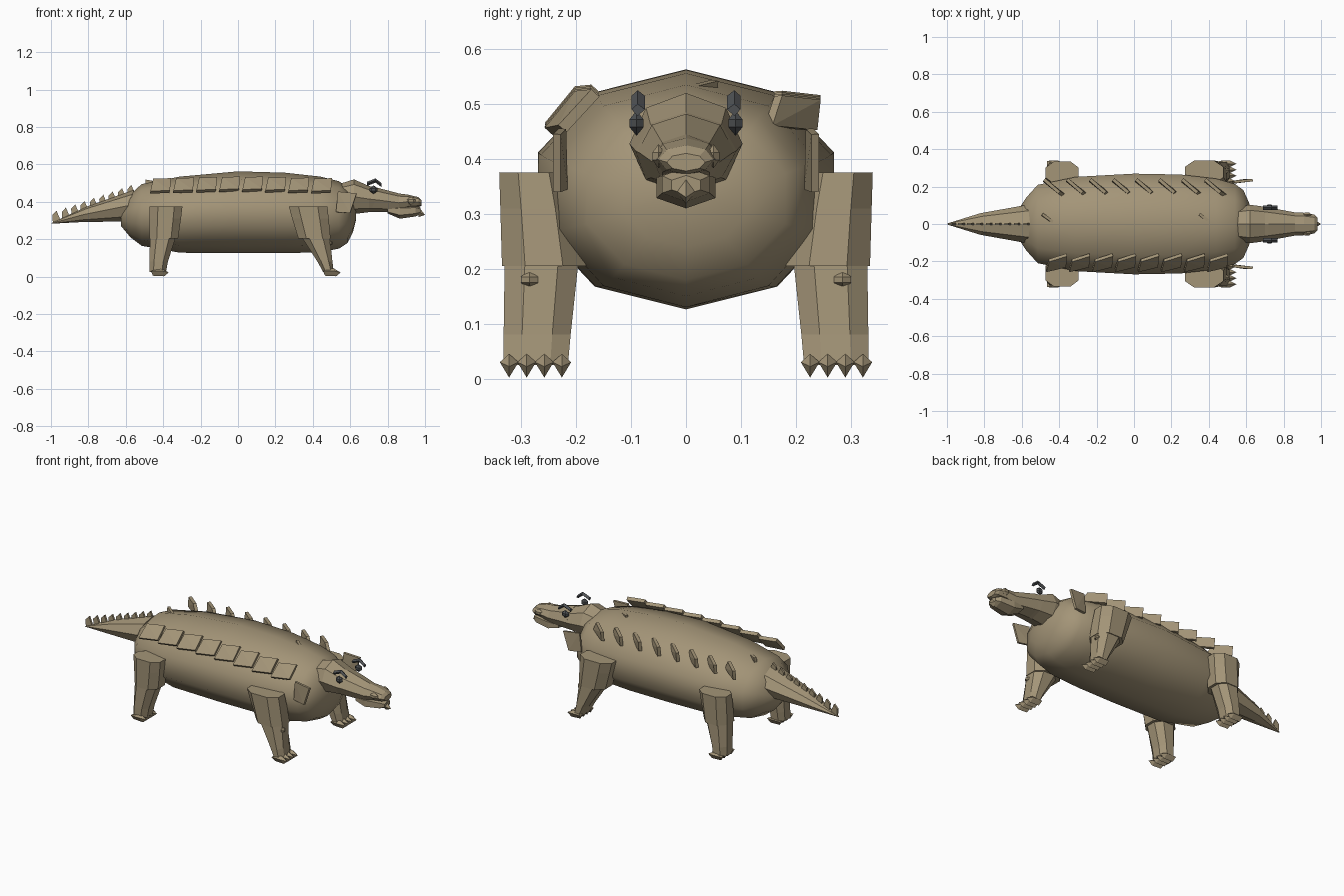
import bpy
import bmesh
import math
from mathutils import Vector

cube = bpy.data.objects.get("Cube")
if cube:
    bpy.data.objects.remove(cube, do_unlink=True)


def material(name, rgb):
    m = bpy.data.materials.new(name)
    m.use_nodes = True
    m.diffuse_color = (*rgb, 1)
    m.node_tree.nodes["Principled BSDF"].inputs["Base Color"].default_value = (*rgb, 1)
    return m


HIDE = material("tan hide", (0.37, 0.30, 0.187))
DARK = material("dark grey", (0.075, 0.08, 0.085))


def finish(bm, name, mat, smooth=False):
    bmesh.ops.recalc_face_normals(bm, faces=bm.faces[:])
    for f in bm.faces:
        f.smooth = smooth
    mesh = bpy.data.meshes.new(name)
    bm.to_mesh(mesh)
    bm.free()
    mesh.materials.append(mat)
    obj = bpy.data.objects.new(name, mesh)
    bpy.context.collection.objects.link(obj)
    return obj


def loft(name, rings, mat=HIDE, smooth=False):
    """Skin a list of equal-length point rings and cap both ends."""
    bm = bmesh.new()
    loops = [[bm.verts.new(p) for p in ring] for ring in rings]
    n = len(loops[0])
    for a, b in zip(loops, loops[1:]):
        for i in range(n):
            j = (i + 1) % n
            bm.faces.new((a[i], a[j], b[j], b[i]))
    bm.faces.new(loops[0])
    bm.faces.new(loops[-1])
    return finish(bm, name, mat, smooth)


def hull(name, points, mat=HIDE):
    bm = bmesh.new()
    for p in points:
        bm.verts.new(p)
    res = bmesh.ops.convex_hull(bm, input=bm.verts[:])
    junk = [v for v in res["geom_interior"] if isinstance(v, bmesh.types.BMVert)]
    bmesh.ops.delete(bm, geom=junk, context="VERTS")
    return finish(bm, name, mat)


def x_ring(x, bottom, top, half, sides, shear=0.0):
    """Upright ring across x with a corner at the top."""
    zc, rz = (top + bottom) / 2, (top - bottom) / 2
    ring = []
    for i in range(sides):
        a = math.tau * i / sides
        ring.append((x + shear * math.cos(a), half * math.sin(a), zc + rz * math.cos(a)))
    return ring


def z_ring(z, x0, x1, y0, y1, side):
    """Chamfered rectangle lying flat, used for the legs."""
    cx, cy, hx, hy = (x0 + x1) / 2, (y0 + y1) / 2, (x1 - x0) / 2, (y1 - y0) / 2
    corners = [(1, .45), (.5, 1), (-.5, 1), (-1, .45), (-1, -.45), (-.5, -1), (.5, -1), (1, -.45)]
    return [(cx + u * hx, side * (cy + v * hy), z) for u, v in corners]


def plate(name, corners, thickness, mat=HIDE):
    """Thin plate from a quad or triangle."""
    c = [Vector(p) for p in corners]
    off = (c[1] - c[0]).cross(c[2] - c[0]).normalized() * thickness / 2
    return hull(name, [p + off for p in c] + [p - off for p in c], mat)


def gem(name, centre, size, mat=HIDE, sides=6):
    """Small faceted nub, pointed at both ends in z."""
    c = Vector(centre)
    pts = [c + Vector((0, 0, s * size[2])) for s in (1, -1)]
    for i in range(sides):
        a = math.tau * i / sides
        for s in (.3, -.3):
            pts.append(c + Vector((size[0] * math.cos(a), size[1] * math.sin(a), s * size[2])))
    return hull(name, pts, mat)


# Barrel body
loft("body", [x_ring(x, b, t, h, 10) for x, b, t, h in (
    (-.625, .27, .36, .07), (-.575, .21, .44, .15), (-.515, .165, .495, .22),
    (-.31, .128, .535, .265), (0, .126, .563, .283), (.25, .126, .556, .278),
    (.44, .13, .535, .255), (.54, .15, .51, .225), (.585, .18, .475, .19),
    (.615, .24, .42, .12), (.63, .30, .37, .05))], smooth=True)

# Tail with a row of thin spikes
loft("tail", [x_ring(x, b, t, h, 8, s) for x, b, t, h, s in (
    (-.585, .295, .465, .10, .03), (-.82, .292, .375, .058, .012), (-.998, .283, .287, .003, 0))])
for i in range(9):
    x = -.57 - i * .05
    z = .462 - i * .0172
    plate("tail_spike", [(x + .02, 0, z - .02), (x - .02, 0, z - .035), (x - .022, 0, z + .005),
                         (x, 0, z + .028)], .012)

# Neck, skull and upper snout
loft("neck", [x_ring(x, b, t, h, 8) for x, b, t, h in (
    (.54, .345, .495, .09), (.62, .335, .52, .103), (.70, .345, .485, .092), (.76, .348, .468, .08))])
loft("snout", [x_ring(x, b, t, h, 8) for x, b, t, h in (
    (.72, .345, .482, .088), (.86, .345, .445, .062), (.91, .365, .438, .06),
    (.965, .372, .425, .05), (.98, .378, .41, .035))])
# Lower jaw
loft("lower_jaw", [x_ring(x, b, t, h, 6) for x, b, t, h in (
    (.80, .338, .37, .055), (.865, .31, .385, .062), (.95, .322, .385, .05), (.975, .335, .37, .03))])
# Front teeth
hull("snout_tip", [(.965, -.022, .345), (.965, .022, .345), (.965, 0, .375), (.965, 0, .318), (1, 0, .33)])

for side in (1, -1):
    gem("nostril", (.925, side * .05, .405), (.025, .013, .022))
    # Eyes and horn-like brows
    gem("eye", (.725, side * .09, .465), (.022, .015, .023), DARK)
    for x0, z0, x1, z1 in ((.69, .497, .735, .515), (.735, .515, .768, .49)):
        hull("brow", [(x, side * y, z + dz) for x, z in ((x0, z0), (x1, z1))
                      for y, dz in ((.075, 0), (.088, .01), (.099, 0), (.088, -.012))], DARK)
    # Neck fins
    plate("neck_fin", [(.525, side * .222, .345), (.60, side * .235, .34),
                       (.635, side * .235, .445), (.535, side * .225, .455)], .014)

    # Legs: upper block overlapping a slimmer shin
    legs = {
        "front": (((.375, .272, .478, .215, .34), (.31, .29, .485, .20, .338), (.205, .322, .495, .182, .335)),
                  ((.22, .335, .49, .195, .33), (.08, .425, .505, .21, .332), (.025, .455, .512, .215, .332)), .505),
        "hind": (((.375, -.472, -.297, .215, .335), (.31, -.472, -.305, .20, .333), (.205, -.472, -.32, .182, .33)),
                 ((.22, -.47, -.33, .195, .325), (.08, -.474, -.375, .21, .328), (.025, -.474, -.385, .215, .328)), -.415),
    }
    for label, (upper, lower, foot) in legs.items():
        loft(label + "_upper_leg", [z_ring(*r, side) for r in upper])
        loft(label + "_shin", [z_ring(*r, side) for r in lower])
        gem(label + "_knee_nub", (foot - .02, side * .285, .18), (.022, .018, .018))
        # Toes with pointed claws
        for i in range(4):
            y = side * (.226 + .032 * i)
            hull(label + "_toe", [(foot + dx, y + dy, z) for dx, dy, z in (
                (-.05, -.016, .03), (-.05, .016, .03), (-.04, 0, .005), (.01, -.017, .03),
                (.01, .017, .03), (.005, 0, .045), (.02, 0, .002), (.044, 0, .022))])

# Two rows of back plates, with a few along the middle
for i in range(8):
    x = -.42 + i * .123
    dip = .01 * abs(i - 3.5) / 3.5
    plate("left_back_plate", [(x - .06, .232, .462 - dip), (x + .05, .15, .47 - dip),
                              (x + .02, .168, .525 - dip), (x - .06, .238, .517 - dip)], .018)
    plate("right_back_plate", [(x - .05, -.25, .46 - dip), (x + .055, -.225, .465 - dip),
                               (x + .06, -.165, .53 - dip), (x - .035, -.195, .527 - dip)], .02)
for x, z in ((-.44, .5), (.40, .525)):
    plate("middle_back_plate", [(x - .05, .05, z - .01), (x + .05, -.025, z - .03),
                                (x + .05, -.02, z), (x - .05, .053, z + .018)], .015)
